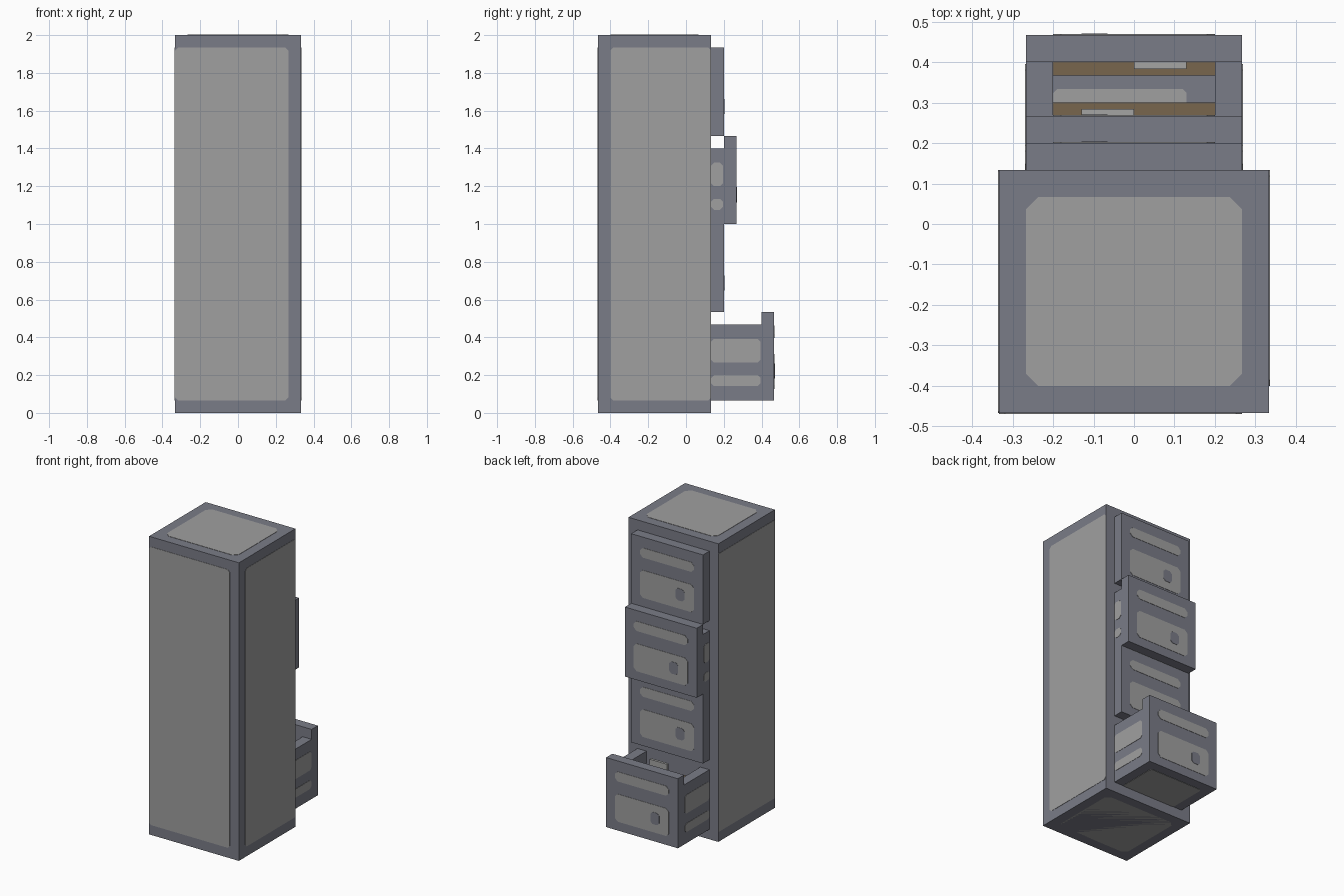
import bpy, bmesh
from mathutils import Vector

if "Cube" in bpy.data.objects:
    bpy.data.objects.remove(bpy.data.objects["Cube"])


def material(name, rgb):
    m = bpy.data.materials.new(name)
    m.diffuse_color = (*rgb, 1)
    m.use_nodes = True
    m.node_tree.nodes["Principled BSDF"].inputs["Base Color"].default_value = m.diffuse_color
    return m


DARK = material("slate grey", (0.195, 0.202, 0.243))
LIGHT = material("light grey", (0.350, 0.350, 0.350))
BROWN = material("folder brown", (0.190, 0.132, 0.075))
PAPER = material("paper grey", (0.375, 0.375, 0.370))


def finish(name, bm, mat):
    bmesh.ops.recalc_face_normals(bm, faces=bm.faces)
    me = bpy.data.meshes.new(name)
    bm.to_mesh(me)
    bm.free()
    me.materials.append(mat)
    ob = bpy.data.objects.new(name, me)
    bpy.context.collection.objects.link(ob)
    return ob


def box(name, x, y, z, mat):
    bm = bmesh.new()
    bmesh.ops.create_cube(bm, size=1)
    for v in bm.verts:
        v.co = Vector([(r[0] + r[1]) / 2 + c * (r[1] - r[0]) for c, r in zip(v.co, (x, y, z))])
    return finish(name, bm, mat)


def plate(name, axis, side, pos, a, b, mat=LIGHT, cut=0.015, t=0.002):
    """Thin chamfered panel on the plane axis=pos, facing side; a and b are
    its ranges along the other two axes."""
    (a0, a1), (b0, b1) = a, b
    c = cut
    pts = [(a0 + c, b0), (a1 - c, b0), (a1, b0 + c), (a1, b1 - c),
           (a1 - c, b1), (a0 + c, b1), (a0, b1 - c), (a0, b0 + c)]
    bm = bmesh.new()
    rings = []
    for h in (pos, pos + side * t):
        ring = []
        for p in pts:
            co = list(p)
            co.insert(axis, h)
            ring.append(bm.verts.new(co))
        rings.append(ring)
        bm.faces.new(ring)
    for i in range(8):
        j = (i + 1) % 8
        bm.faces.new((rings[0][i], rings[0][j], rings[1][j], rings[1][i]))
    return finish(name, bm, mat)


U = 1 / 15
W, D = 4 * U, 2 * U          # drawer half width, cabinet face y

# cabinet shell and its painted panels
box("cabinet_body", (-5 * U, 5 * U), (-7 * U, D), (0, 2), DARK)
tall = (U, 29 * U)
plate("front_panel", 1, -1, -7 * U, (-5 * U, 4 * U), tall)
plate("right_panel", 0, 1, 5 * U, (-6 * U, D), tall)
plate("left_panel", 0, -1, -5 * U, (-7 * U, D), tall, cut=0.003)
plate("top_panel", 2, 1, 2, (-W, W), (-6 * U, U), cut=0.03)
plate("bottom_panel", 2, -1, 0.002, (-W, W), (-6 * U, U), cut=0.03)


def drawer(name, z, out):
    """Drawer with its bottom at z, pulled out by the distance out."""
    y = D + out
    box(name + "_front", (-W, W), (y, y + U), (z, z + 7 * U), DARK)
    f = y + U
    plate(name + "_label_bar", 1, 1, f, (-0.2, 0.2), (z + 0.33, z + 0.395), cut=0.02)
    plate(name + "_face_panel", 1, 1, f, (-0.2, 0.2), (z + 0.06, z + 0.245), cut=0.02)
    plate(name + "_lock", 1, 1, f, (-0.13, -0.065), (z + 0.115, z + 0.195), DARK, t=0.004)
    if not out:
        return
    # open tray: two walls and a floor
    for s, label in ((1, "right"), (-1, "left")):
        box(f"{name}_{label}_wall", sorted((s * W, s * 3 * U)), (D, y), (z, z + 6 * U), DARK)
        plate(f"{name}_{label}_upper_stripe", 0, s, s * W, (D, y - 0.005), (z + 0.2, z + 0.325))
        plate(f"{name}_{label}_lower_stripe", 0, s, s * W, (D, y - 0.005), (z + 0.075, z + 0.133))
    box(name + "_floor", (-3 * U, 3 * U), (D, y), (z, z + U), DARK)
    plate(name + "_underside", 2, -1, z, (-0.2, 0.2), (D, y), cut=0.01)
    if out > 0.2:
        plate(name + "_floor_panel", 2, 1, z + U, (-0.2, 0.13), (D, y - U), cut=0.01)
    # hanging folders with alternating paper tabs
    for i in range(3):
        y1 = y - i * 0.1
        y0 = y1 - 0.033
        if y0 < D:
            break
        box(f"{name}_folder_{i}", (-3 * U, 3 * U), (y0, y1), (z + U, z + 0.333), BROWN)
        xs, ys = ((0, 0.13), (y1 - 0.017, y1)) if i % 2 == 0 else ((-0.13, 0), (y0, y0 + 0.017))
        box(f"{name}_paper_{i}", xs, ys, (z + 0.333, z + 0.39), PAPER)


# four drawers from bottom to top
for i, (label, out) in enumerate((("bottom_drawer", 4 * U), ("lower_drawer", 0),
                                  ("upper_drawer", U), ("top_drawer", 0))):
    drawer(label, U + i * 7 * U, out)
